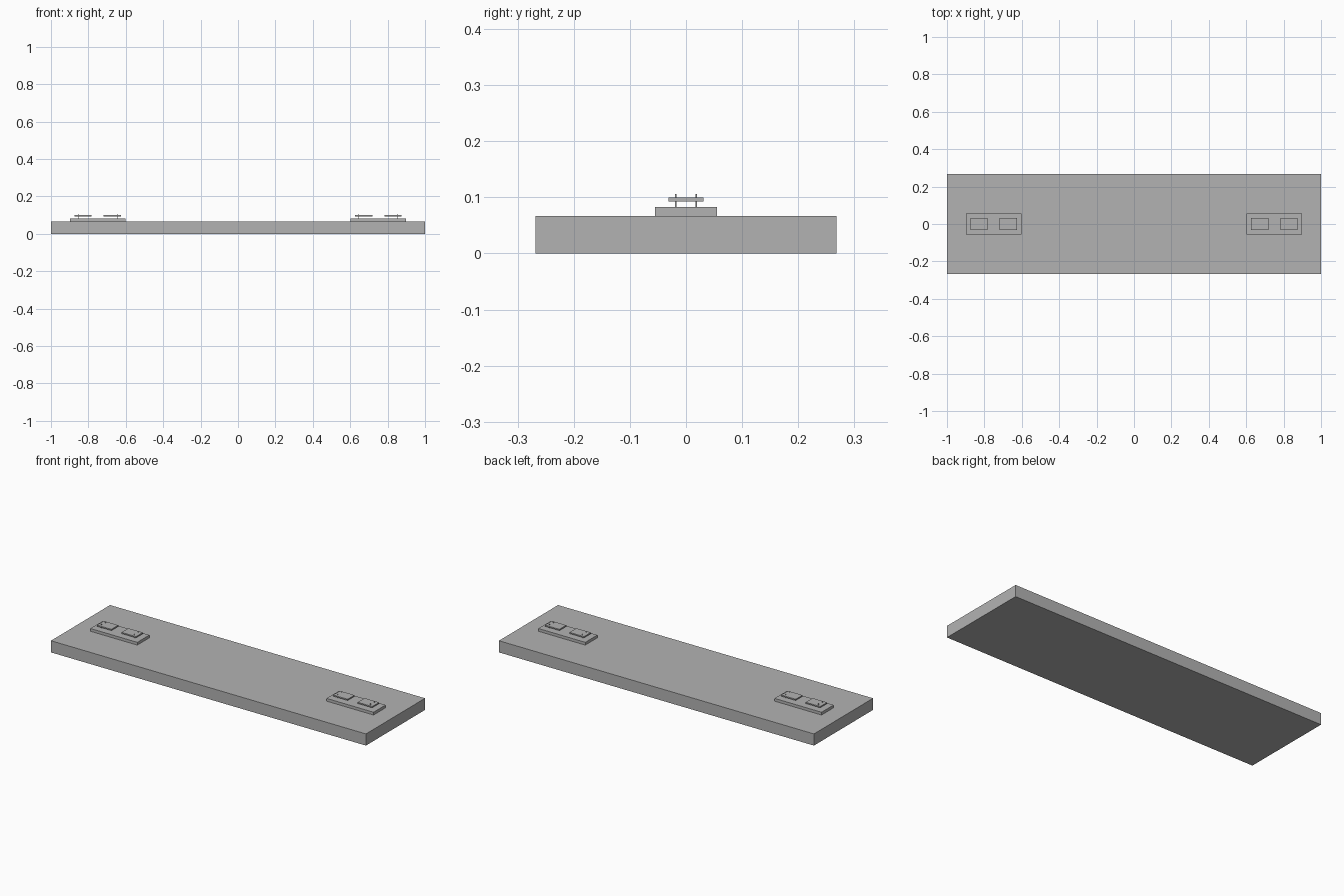
import bpy

# Remove the default cube
if "Cube" in bpy.data.objects:
    bpy.data.objects.remove(bpy.data.objects["Cube"], do_unlink=True)

# Single grey finish
grey = bpy.data.materials.new("plain_grey")
grey.use_nodes = True
colour = (0.45, 0.45, 0.45, 1)
grey.diffuse_color = colour
grey.node_tree.nodes["Principled BSDF"].inputs["Base Color"].default_value = colour


def finish(obj, name):
    obj.name = name
    obj.data.materials.append(grey)


def box(name, x, y, size, bottom, top):
    """Box centred on x, y with a width and depth, between two heights."""
    bpy.ops.mesh.primitive_cube_add(size=1, location=(x, y, (bottom + top) / 2))
    obj = bpy.context.object
    obj.scale = (size[0], size[1], top - bottom)
    bpy.ops.object.transform_apply(location=False, rotation=False, scale=True)
    finish(obj, name)


def pin(name, x, y, bottom, top):
    """Thin upright rod."""
    bpy.ops.mesh.primitive_cylinder_add(
        vertices=12, radius=0.0015, depth=top - bottom,
        location=(x, y, (bottom + top) / 2))
    finish(bpy.context.object, name)


# Main slab
box("board", 0, 0, (2, 0.536), 0, 0.067)

# Raised plate at each end, carrying two pads held up on pins
for side, x in (("right", -0.75), ("left", 0.75)):
    box(f"{side}_base_plate", x, 0, (0.298, 0.11), 0.067, 0.083)
    for label, way in (("right", -1), ("left", 1)):
        box(f"{side}_{label}_pad", x + way * 0.078, 0, (0.092, 0.062), 0.093, 0.1)
        for end, y in (("front", -0.018), ("back", 0.018)):
            pin(f"{side}_{label}_{end}_pin", x + way * 0.104, y, 0.083, 0.106)
